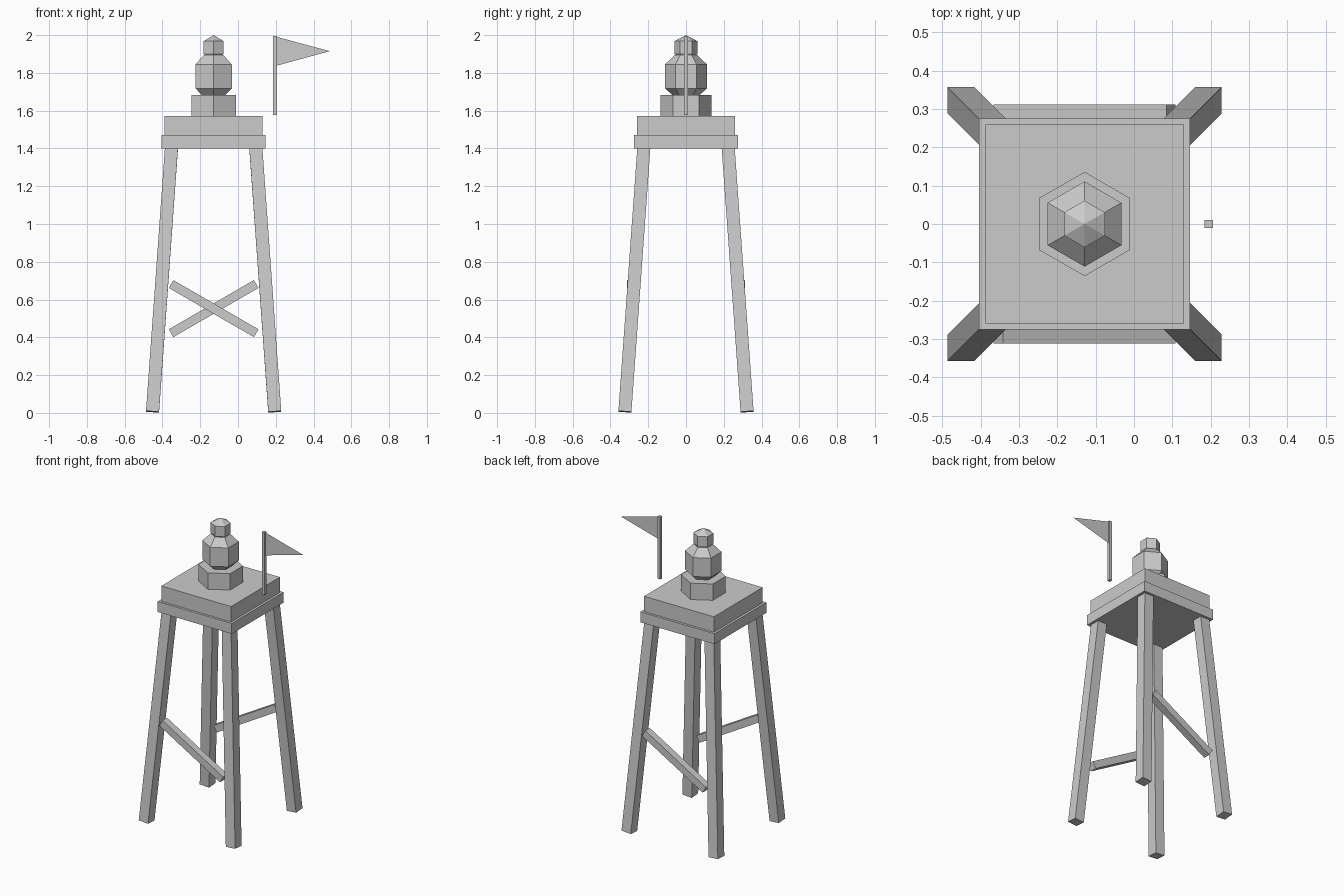
import bpy, bmesh, math
from mathutils import Vector, Matrix

if "Cube" in bpy.data.objects:
    bpy.data.objects.remove(bpy.data.objects["Cube"])

CX = -0.129  # tower axis


def make_object(name, bm):
    bmesh.ops.recalc_face_normals(bm, faces=bm.faces)
    mesh = bpy.data.meshes.new(name)
    bm.to_mesh(mesh)
    bm.free()
    obj = bpy.data.objects.new(name, mesh)
    bpy.context.collection.objects.link(obj)
    return obj


def box(name, size, loc, rot=Matrix.Identity(4)):
    bm = bmesh.new()
    bmesh.ops.create_cube(bm, size=1)
    bm.transform(Matrix.Translation(loc) @ rot @ Matrix.Diagonal((*size, 1)))
    return make_object(name, bm)


def hex_turned(name, profile):
    """Six-sided solid from (radius, z) rings; radius 0 gives an apex."""
    bm = bmesh.new()
    rings = []
    for r, z in profile:
        angles = [math.radians(90 + 60 * i) for i in range(6)]
        rings.append([bm.verts.new((CX + r * math.cos(a), r * math.sin(a), z)) for a in angles])
    for lo, hi in zip(rings, rings[1:]):
        for i in range(6):
            j = (i + 1) % 6
            bm.faces.new((lo[i], lo[j], hi[j], hi[i]))
    bm.faces.new(rings[0])
    bm.faces.new(rings[-1])
    bmesh.ops.remove_doubles(bm, verts=bm.verts, dist=1e-5)
    return make_object(name, bm)


# Platform slabs
box("platform_rim", (0.55, 0.55, 0.07), (CX, 0, 1.435))
box("platform_top", (0.518, 0.518, 0.103), (CX, 0, 1.5215))

# Splayed legs
for sx, side in ((-1, "left"), (1, "right")):
    for sy, end in ((-1, "front"), (1, "back")):
        bottom = Vector((CX + sx * 0.3235, sy * 0.3235, 0.006))
        top = Vector((CX + sx * 0.223, sy * 0.223, 1.406))
        d = (top - bottom).normalized()
        ry = math.asin(d.x)
        rx = math.atan2(-d.y, d.z)
        rot = Matrix.Rotation(rx, 4, 'X') @ Matrix.Rotation(ry, 4, 'Y')
        box(f"{end}_{side}_leg", (0.069, 0.069, (top - bottom).length), (top + bottom) / 2, rot)

# Diagonal braces, one in front and one behind, leaning opposite ways
for name, sy in (("front_brace", -1), ("back_brace", 1)):
    rot = Matrix.Rotation(math.radians(-30 * sy), 4, 'Y')
    rot = Matrix.Rotation(-sy * math.radians(30), 4, 'Y') if sy > 0 else Matrix.Rotation(math.radians(30), 4, 'Y')
    box(name, (0.52, 0.048, 0.048), (CX, sy * 0.288, 0.552), rot)

# Stacked six-sided figure
hex_turned("figure_base", [(0.136, 1.573), (0.136, 1.683)])
hex_turned("figure_body", [(0.072, 1.683), (0.111, 1.718), (0.111, 1.845), (0.06, 1.894)])
hex_turned("figure_head", [(0.05, 1.888), (0.061, 1.902), (0.061, 1.968), (0, 2.0)])

# Flag pole and thin pennant
box("flag_pole", (0.021, 0.021, 0.418), (0.195, 0, 1.785))
bm = bmesh.new()
bm.faces.new([bm.verts.new(p) for p in ((0.2, 0, 1.992), (0.2, 0, 1.837), (0.486, 0, 1.915))])
make_object("pennant", bm)
